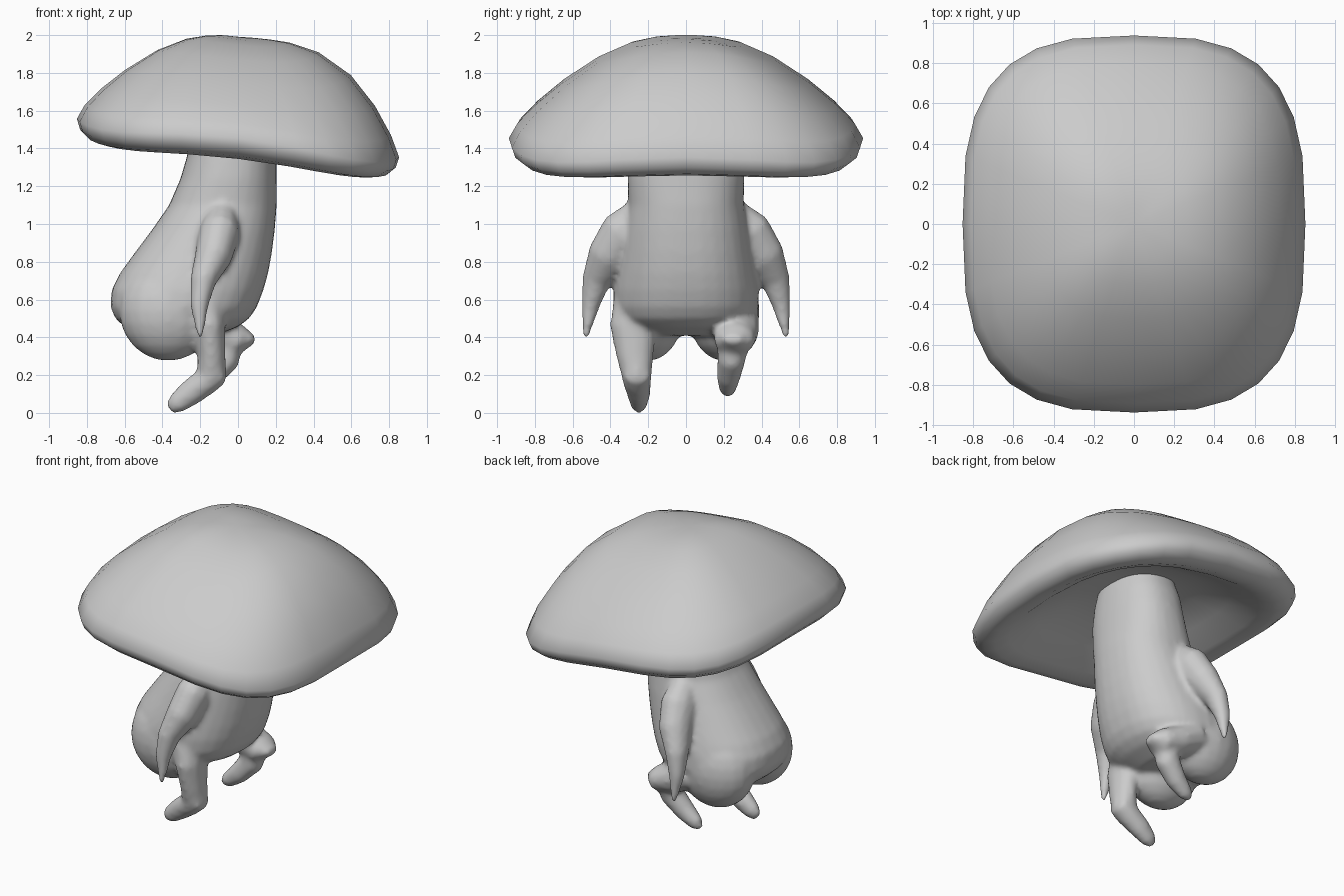
import bpy, bmesh, math
from mathutils import Vector

if "Cube" in bpy.data.objects:
    bpy.data.objects.remove(bpy.data.objects["Cube"])


def loft(name, rings):
    """Skin a list of equal-length point rings, closing both ends."""
    bm = bmesh.new()
    rows = [[bm.verts.new(p) for p in ring] for ring in rings]
    n = len(rows[0])
    for a, b in zip(rows, rows[1:]):
        for i in range(n):
            j = (i + 1) % n
            bm.faces.new((a[i], a[j], b[j], b[i]))
    for row in (rows[0], rows[-1]):
        c = bm.verts.new(sum((v.co for v in row), Vector()) / n)
        for i in range(n):
            bm.faces.new((row[i], row[(i + 1) % n], c))
    bmesh.ops.recalc_face_normals(bm, faces=bm.faces)
    for f in bm.faces:
        f.smooth = True
    me = bpy.data.meshes.new(name)
    bm.to_mesh(me)
    bm.free()
    ob = bpy.data.objects.new(name, me)
    bpy.context.collection.objects.link(ob)
    return ob


def squircle(count, power):
    """Unit superellipse points (x, y)."""
    pts = []
    for i in range(count):
        t = 2 * math.pi * i / count
        c, s = math.cos(t), math.sin(t)
        pts.append((math.copysign(abs(c) ** (2 / power), c),
                    math.copysign(abs(s) ** (2 / power), s)))
    return pts


def limb(name, path, count=12):
    """Tapered tube; each path entry is x, y, z, side radius, front radius."""
    pts = [Vector(p[:3]) for p in path]
    rings = []
    for k, p in enumerate(path):
        d = (pts[min(k + 1, len(pts) - 1)] - pts[max(k - 1, 0)]).normalized()
        u = Vector((0, 1, 0))
        u = (u - d * u.dot(d)).normalized()
        v = d.cross(u)
        rings.append([pts[k] + u * (p[3] * math.cos(t)) + v * (p[4] * math.sin(t))
                      for t in (2 * math.pi * i / count for i in range(count))])
    return loft(name, rings)


# Mushroom cap: rounded-square rings, sloping toward +x, fuller on that side, hollow below
profile = [(0.1, 1.99), (0.2, 1.977), (0.32, 1.948), (0.5, 1.87), (0.7, 1.745),
           (0.85, 1.63), (0.95, 1.535), (1.0, 1.455), (0.98, 1.40), (0.93, 1.36),
           (0.86, 1.345), (0.77, 1.37), (0.6, 1.46), (0.42, 1.54), (0.2, 1.58)]
cap_rings = []
for k, (f, z) in enumerate(profile):
    ring = []
    for cx, cy in squircle(28, 2.95):
        droop = 0.11 * (cx * cy) ** 2 * f ** 4
        bump = 0.115 * math.sin(math.pi * f ** 1.8) * max(cx, 0) ** 2 * (1 - 0.5 * cy * cy)
        if k > 7:
            bump = 0
        ring.append((0.853 * f * cx, 0.938 * f * cy, z - droop + bump - 0.102 * f * cx))
    cap_rings.append(ring)
loft("cap", cap_rings)

# Stem flowing into the belly and rump: z, back x, front x, half width
sections = [(1.62, -0.22, 0.18, 0.24), (1.48, -0.255, 0.20, 0.285), (1.36, -0.27, 0.205, 0.305),
            (1.24, -0.305, 0.205, 0.31), (1.10, -0.365, 0.205, 0.305),
            (0.97, -0.455, 0.195, 0.33), (0.85, -0.545, 0.18, 0.35),
            (0.74, -0.625, 0.16, 0.37), (0.65, -0.67, 0.135, 0.385),
            (0.56, -0.675, 0.10, 0.385), (0.50, -0.65, 0.06, 0.365),
            (0.455, -0.60, 0.0, 0.31), (0.41, -0.53, -0.12, 0.22)]
body = loft("body", [[((a + b) / 2 + (b - a) / 2 * cx, w * cy, z)
                      for cx, cy in squircle(32, 2.3)] for z, a, b, w in sections])
parts = [body]

# Haunches: mostly sunk into the rump
for side in (-1, 1):
    bpy.ops.mesh.primitive_uv_sphere_add(segments=20, ring_count=12, radius=1,
                                         location=(-0.37, 0.20 * side, 0.54))
    ob = bpy.context.object
    ob.name = "haunch"
    ob.scale = (0.26, 0.19, 0.265)
    parts.append(ob)

# Arms: the +y one swings further back
for name, side, back in (("left_arm", -1, 0.0), ("right_arm", 1, 0.08)):
    parts.append(limb(name, [(-0.08 - back, 0.20 * side, 1.07, 0.10, 0.08),
                             (-0.10 - back, 0.33 * side, 0.95, 0.13, 0.11),
                             (-0.13 - back, 0.41 * side, 0.83, 0.115, 0.10),
                             (-0.185 - back, 0.475 * side, 0.70, 0.078, 0.07),
                             (-0.205 - back, 0.505 * side, 0.57, 0.05, 0.05),
                             (-0.20 - back, 0.53 * side, 0.40, 0.017, 0.017)]))

# Planted leg with trailing foot
parts.append(limb("left_leg", [
    (-0.20, -0.25, 0.62, 0.13, 0.13), (-0.15, -0.28, 0.45, 0.125, 0.085),
    (-0.14, -0.27, 0.30, 0.10, 0.075), (-0.14, -0.26, 0.19, 0.08, 0.08)]))
parts.append(limb("left_foot", [
    (-0.09, -0.26, 0.215, 0.075, 0.06), (-0.16, -0.26, 0.175, 0.078, 0.075),
    (-0.26, -0.25, 0.10, 0.062, 0.07), (-0.33, -0.25, 0.045, 0.045, 0.055),
    (-0.365, -0.25, 0.02, 0.02, 0.03)]))

# Lifted leg: forward thigh with pointed knee, shin trailing back
parts.append(limb("right_thigh", [
    (-0.24, 0.26, 0.50, 0.13, 0.12), (-0.10, 0.265, 0.42, 0.12, 0.10),
    (0.01, 0.255, 0.385, 0.11, 0.085), (0.09, 0.245, 0.39, 0.045, 0.02)]))
parts.append(limb("right_shin", [
    (-0.05, 0.25, 0.38, 0.09, 0.08), (-0.07, 0.24, 0.28, 0.075, 0.08),
    (-0.15, 0.225, 0.19, 0.065, 0.065), (-0.23, 0.22, 0.125, 0.045, 0.05),
    (-0.265, 0.22, 0.095, 0.02, 0.02)]))

# Fuse body and limbs into one soft skin
bpy.ops.object.select_all(action='DESELECT')
for ob in parts:
    ob.select_set(True)
bpy.context.view_layer.objects.active = body
bpy.ops.object.join()
remesh = body.modifiers.new("fuse", 'REMESH')
remesh.mode = 'VOXEL'
remesh.voxel_size = 0.016
remesh.use_smooth_shade = True
soften = body.modifiers.new("soften", 'SMOOTH')
soften.factor = 0.5
soften.iterations = 9
